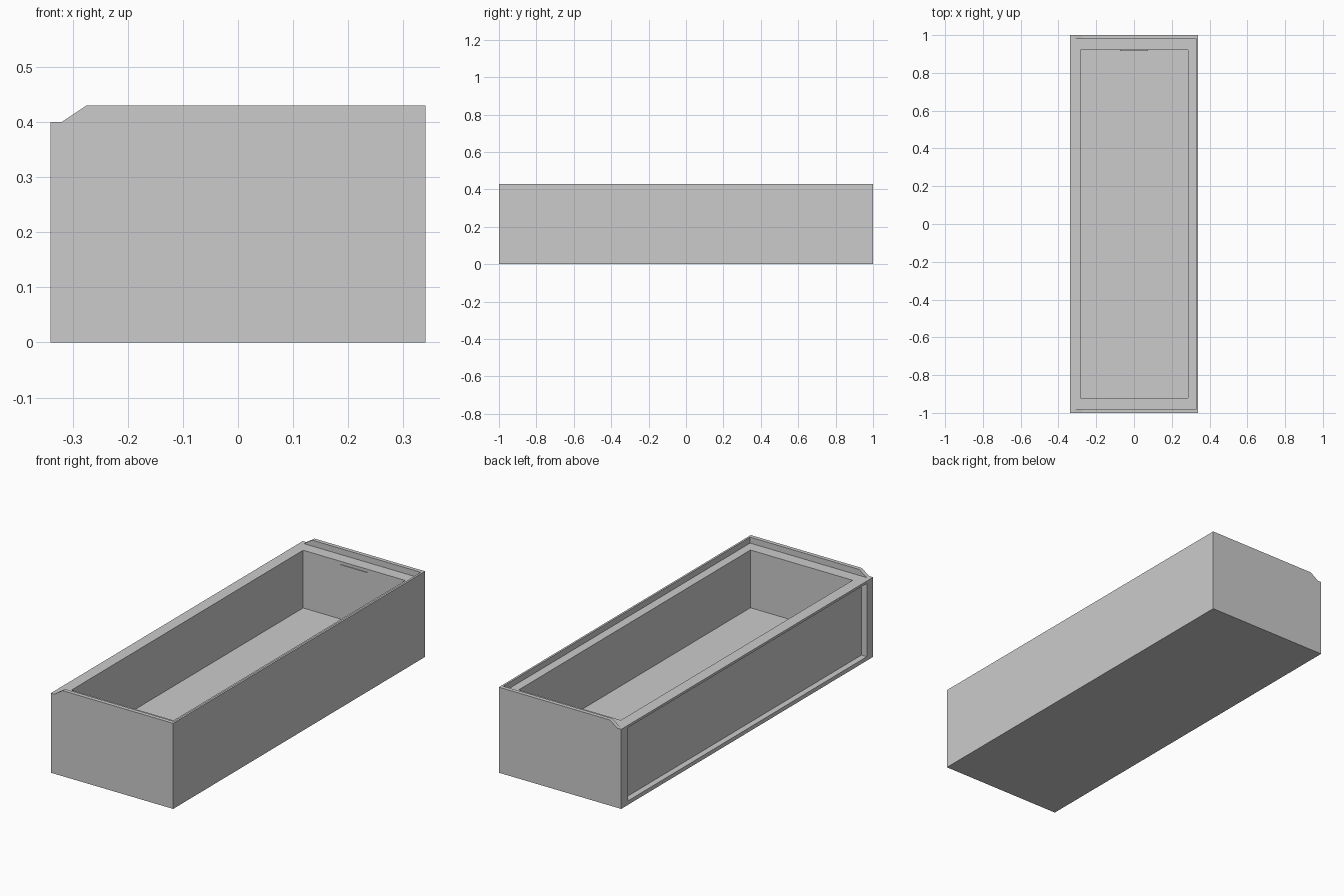
import bpy, bmesh

if "Cube" in bpy.data.objects:
    bpy.data.objects.remove(bpy.data.objects["Cube"])


def prism(name, profile, y0, y1):
    """Extrude an (x, z) profile along y."""
    bm = bmesh.new()
    face = bm.faces.new([bm.verts.new((x, y0, z)) for x, z in profile])
    new = bmesh.ops.extrude_face_region(bm, geom=[face])["geom"]
    verts = [v for v in new if isinstance(v, bmesh.types.BMVert)]
    bmesh.ops.translate(bm, verts=verts, vec=(0, y1 - y0, 0))
    bmesh.ops.recalc_face_normals(bm, faces=bm.faces)
    mesh = bpy.data.meshes.new(name)
    bm.to_mesh(mesh)
    bm.free()
    obj = bpy.data.objects.new(name, mesh)
    bpy.context.collection.objects.link(obj)
    return obj


def box(name, x, y, z):
    return prism(name, [(x[0], z[0]), (x[1], z[0]), (x[1], z[1]), (x[0], z[1])], *y)


def cut(target, cutter):
    mod = target.modifiers.new(cutter.name, "BOOLEAN")
    mod.operation, mod.solver, mod.object = "DIFFERENCE", "EXACT", cutter
    bpy.context.view_layer.objects.active = target
    bpy.ops.object.modifier_apply(modifier=mod.name)
    bpy.data.objects.remove(cutter)


# Solid body, with the rim chamfered down at the open left edge
body = prism("box_body", [(-0.34, 0), (0.34, 0), (0.34, 0.43), (-0.275, 0.43),
                          (-0.32, 0.40), (-0.34, 0.40)], -1, 1)

# Lid seat, inner cavity and the shallow panel recess in the left wall
cut(body, box("lid_seat", (-0.5, 0.33), (-0.98, 0.98), (0.40, 0.6)))
cut(body, box("cavity", (-0.282, 0.286), (-0.92, 0.92), (0.11, 0.6)))
cut(body, box("side_recess", (-0.5, -0.31), (-0.95, 0.945), (0.02, 0.388)))

# Small catch on the inside of the back wall
prism("lid_catch", [(-0.05, 0.362), (0.05, 0.362), (0.075, 0.385), (-0.075, 0.385)],
      0.916, 0.925)
